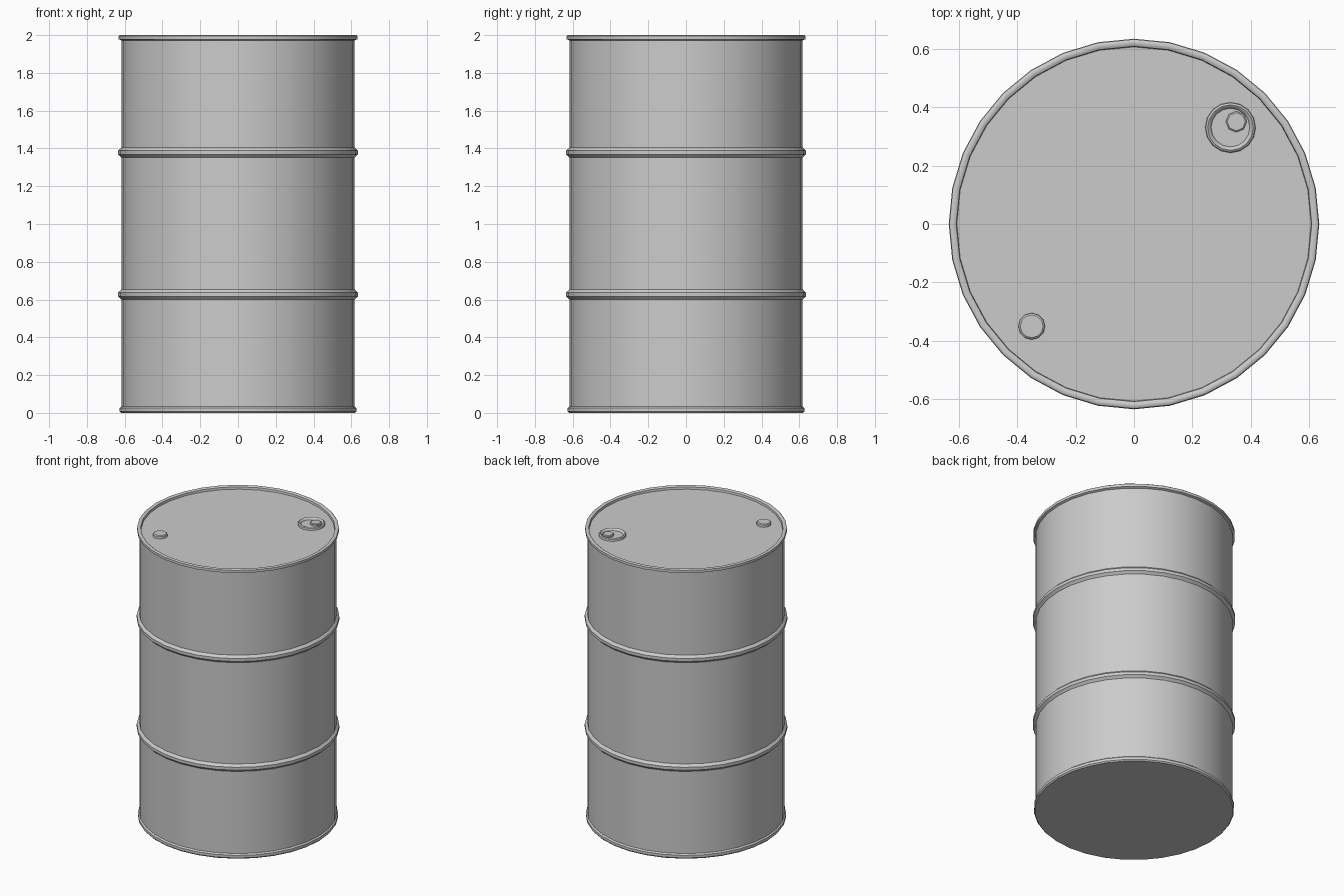
import bpy, bmesh
from math import cos, sin, tau

if "Cube" in bpy.data.objects:
    bpy.data.objects.remove(bpy.data.objects["Cube"])


def lathe(name, profile, segments, location=(0, 0, 0), angle=0.7):
    """Revolve (radius, z) points around z; radius 0 becomes a closed pole."""
    bm = bmesh.new()
    rings = []
    for r, z in profile:
        if r == 0:
            rings.append([bm.verts.new((0, 0, z))] * segments)
        else:
            rings.append([bm.verts.new((r * cos(tau * i / segments),
                                        r * sin(tau * i / segments), z))
                          for i in range(segments)])
    for a, b in zip(rings, rings[1:]):
        for i in range(segments):
            j = (i + 1) % segments
            corners = list(dict.fromkeys((a[i], a[j], b[j], b[i])))
            bm.faces.new(corners)
    bmesh.ops.recalc_face_normals(bm, faces=bm.faces)
    mesh = bpy.data.meshes.new(name)
    bm.to_mesh(mesh)
    bm.free()
    obj = bpy.data.objects.new(name, mesh)
    obj.location = location
    bpy.context.collection.objects.link(obj)
    bpy.ops.object.select_all(action='DESELECT')
    obj.select_set(True)
    bpy.context.view_layer.objects.active = obj
    bpy.ops.object.shade_smooth_by_angle(angle=angle)
    return obj


def rib(z):
    """Rolled hoop profile swelling out of the wall."""
    return [(0.618, z - 0.026), (0.634, z - 0.01), (0.634, z + 0.01), (0.618, z + 0.026)]


LID = 1.98

# Drum shell: bottom, chime, wall with two hoops, top chime, recessed lid
lathe("drum_shell",
      [(0, 0), (0.62, 0), (0.627, 0.008), (0.627, 0.026), (0.618, 0.034)]
      + rib(0.627) + rib(1.378)
      + [(0.618, 1.972), (0.632, 1.978), (0.632, 1.996), (0.627, 2.0),
         (0.616, 2.0), (0.608, 1.995), (0.606, LID), (0, LID)], 32)

# Small bung cap
lathe("small_bung", [(0.046, LID - 0.005), (0.045, 1.995), (0.039, 2.0), (0, 2.0)],
      12, (-0.35, -0.35, 0))

# Large bung: raised ring with a shallow plate inside
lathe("large_bung_ring",
      [(0.087, LID - 0.005), (0.085, 1.993), (0.078, 1.998), (0.070, 1.993),
       (0.066, LID + 0.003), (0, LID + 0.003)], 16, (0.33, 0.33, 0))

# Plug sitting off-centre in the large bung
lathe("large_bung_plug", [(0.036, LID - 0.005), (0.036, 1.993), (0.031, 1.997), (0, 1.997)],
      8, (0.35, 0.35, 0))
